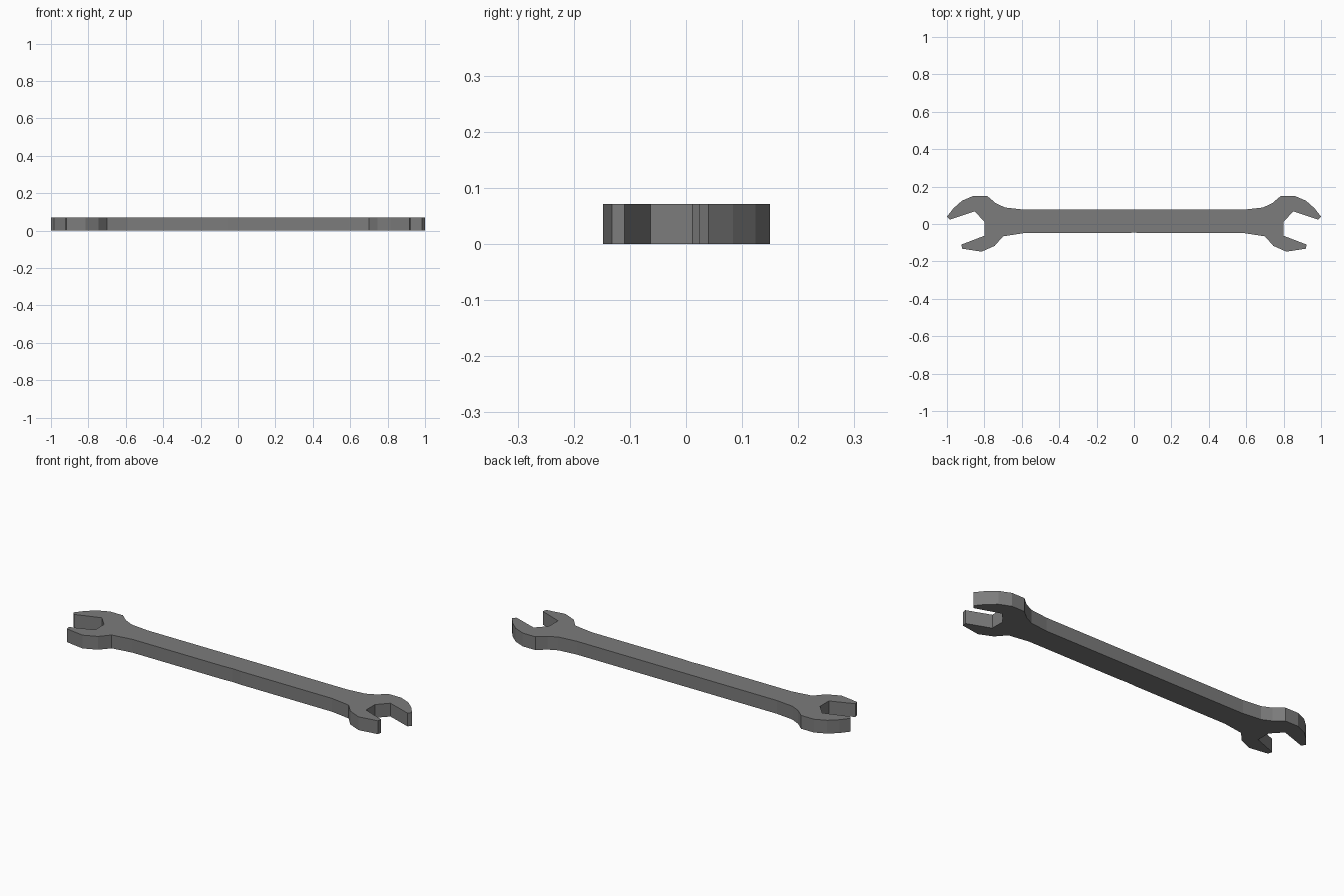
import bpy, bmesh

if "Cube" in bpy.data.objects:
    bpy.data.objects.remove(bpy.data.objects["Cube"])

THICKNESS = 0.071

steel = bpy.data.materials.new("grey steel")
steel.diffuse_color = (0.2, 0.2, 0.2, 1)
steel.use_nodes = True
steel.node_tree.nodes["Principled BSDF"].inputs["Base Color"].default_value = steel.diffuse_color

# Right half of the outline, from shaft top around the open jaw to shaft bottom
half = [
    (0.59, 0.077), (0.69, 0.088), (0.74, 0.112), (0.785, 0.15),      # upper neck
    (0.86, 0.15), (0.92, 0.124), (0.965, 0.084), (1.0, 0.04),        # long jaw
    (0.985, 0.023), (0.852, 0.068), (0.80, 0.012), (0.80, -0.063),   # jaw opening
    (0.923, -0.11), (0.918, -0.132), (0.815, -0.148),                # short jaw
    (0.745, -0.117), (0.70, -0.066), (0.59, -0.049), (0.05, -0.049), # lower neck
]
outline = half + [(0.0, -0.046)] + [(-x, y) for x, y in reversed(half)]

# Spanner: outline extruded upwards
bm = bmesh.new()
base = bm.faces.new([bm.verts.new((x, y, 0)) for x, y in outline])
ext = bmesh.ops.extrude_face_region(bm, geom=[base], use_keep_orig=True)
top = [g for g in ext["geom"] if isinstance(g, bmesh.types.BMVert)]
bmesh.ops.translate(bm, verts=top, vec=(0, 0, THICKNESS))
bmesh.ops.recalc_face_normals(bm, faces=bm.faces)
bmesh.ops.triangulate(bm, faces=[f for f in bm.faces if len(f.verts) > 4])

mesh = bpy.data.meshes.new("double_open_spanner")
bm.to_mesh(mesh)
bm.free()
mesh.materials.append(steel)
bpy.context.collection.objects.link(bpy.data.objects.new("double_open_spanner", mesh))
